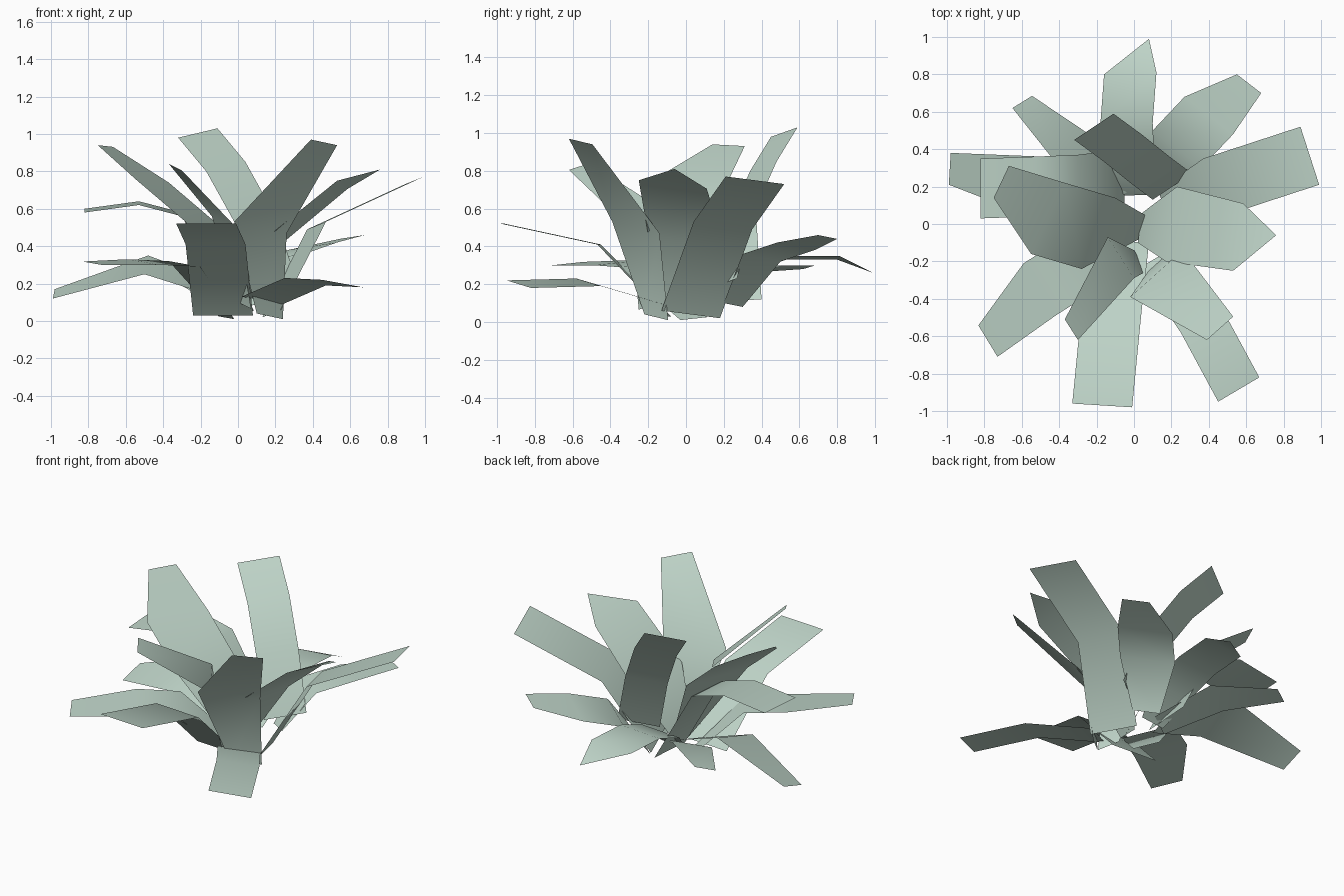
import bpy
import bmesh
from mathutils import Vector

cube = bpy.data.objects.get("Cube")
if cube:
    bpy.data.objects.remove(cube, do_unlink=True)

# Pale sage leaf colour
sage = bpy.data.materials.new("pale_sage_green")
sage.use_nodes = True
sage.diffuse_color = (.52, .66, .58, 1)
shader = next(n for n in sage.node_tree.nodes if n.type == "BSDF_PRINCIPLED")
shader.inputs["Base Color"].default_value = sage.diffuse_color
shader.inputs["Roughness"].default_value = .8


def leaf(name, edge, across, widths=None, tip=None):
    """Sweep one edge of a leaf, base first, sideways by 'across' scaled per row."""
    bm = bmesh.new()
    side = Vector(across)
    rows = []
    for point, width in zip(edge, widths or [1] * len(edge)):
        near = Vector(point)
        rows.append((bm.verts.new(near), bm.verts.new(near + side * width)))
    for (a, b), (c, d) in zip(rows, rows[1:]):
        bm.faces.new((a, b, d, c))
    if tip:
        bm.faces.new((*rows[-1], bm.verts.new(tip)))
    bm.normal_update()

    # Turn the upper side of the leaf outward
    total = sum((f.normal * f.calc_area() for f in bm.faces), Vector())
    if total.z < 0:
        bmesh.ops.reverse_faces(bm, faces=bm.faces[:])
    for face in bm.faces:
        face.smooth = True

    mesh = bpy.data.meshes.new(name)
    bm.to_mesh(mesh)
    bm.free()
    mesh.materials.append(sage)
    obj = bpy.data.objects.new(name, mesh)
    bpy.context.collection.objects.link(obj)


# Low outer leaves, spreading almost flat
leaf("low_back_leaf",
     edge=[(-.1, .15, .1), (-.17, .31, .25), (-.18, .53, .33), (-.16, .8, .33)],
     across=(.28, .01, .02), widths=(.6, 1, 1, 1), tip=(.08, .99, .26))
leaf("low_back_left_leaf",
     edge=[(.05, .3, .08), (.1, .5, .32), (.27, .68, .38), (.55, .8, .44)],
     across=(.26, -.2, .04), widths=(.5, 1, 1, .5))
leaf("low_back_right_leaf",
     edge=[(-.15, .1, .1), (-.42, .33, .26), (-.65, .62, .28)],
     across=(.21, .13, .04), widths=(.7, 1, .5))
leaf("low_right_leaf",
     edge=[(-.12, .03, .13), (-.5, .02, .25), (-.99, .21, .12)],
     across=(.02, .34, .1), widths=(.8, 1, .5))
leaf("low_front_right_leaf",
     edge=[(-.02, -.03, .01), (-.2, -.35, .29), (-.42, -.49, .3), (-.73, -.71, .3)],
     across=(-.17, .28, .03), widths=(.5, 1, 1, .6))
leaf("low_front_left_leaf",
     edge=[(.02, -.24, .13), (.25, -.58, .23), (.45, -.95, .22)],
     across=(.22, .13, -.04))

# Middle leaves, arching outward
leaf("front_leaf",
     edge=[(-.24, -.08, .03), (-.28, -.45, .41), (-.33, -.96, .52)],
     across=(.32, -.02, 0))
leaf("left_leaf",
     edge=[(.23, -.13, .06), (.47, .04, .53), (.99, .21, .77)],
     across=(-.1, .31, -.04))
leaf("right_leaf",
     edge=[(-.05, .08, .1), (-.3, .05, .56), (-.53, .04, .62), (-.82, .03, .58)],
     across=(0, .32, .02))
leaf("front_left_leaf",
     edge=[(.1, -.22, .04), (-.02, -.39, .53), (.39, -.62, .97)],
     across=(.28, .25, -.06), widths=(.5, 1, .5))

# Tall inner leaves
leaf("tall_left_leaf",
     edge=[(.02, -.1, .1), (.17, -.2, .46), (.53, -.25, .75)],
     across=(.06, .4, -.05), widths=(.4, 1, .9), tip=(.76, -.06, .81))
leaf("tall_right_leaf",
     edge=[(.03, -.08, .06), (-.28, -.24, .53), (-.55, -.16, .76), (-.75, .14, .94)],
     across=(.18, .38, -.02), widths=(.3, 1, 1, .45))
leaf("tall_front_leaf",
     edge=[(0, -.14, .1), (-.14, -.07, .56), (-.37, -.51, .84)],
     across=(.14, -.22, -.07), widths=(.5, 1, .5))
leaf("tall_back_leaf",
     edge=[(.1, .13, .18), (-.02, .22, .53), (-.17, .34, .8), (-.32, .45, .98)],
     across=(.21, .14, .05))
